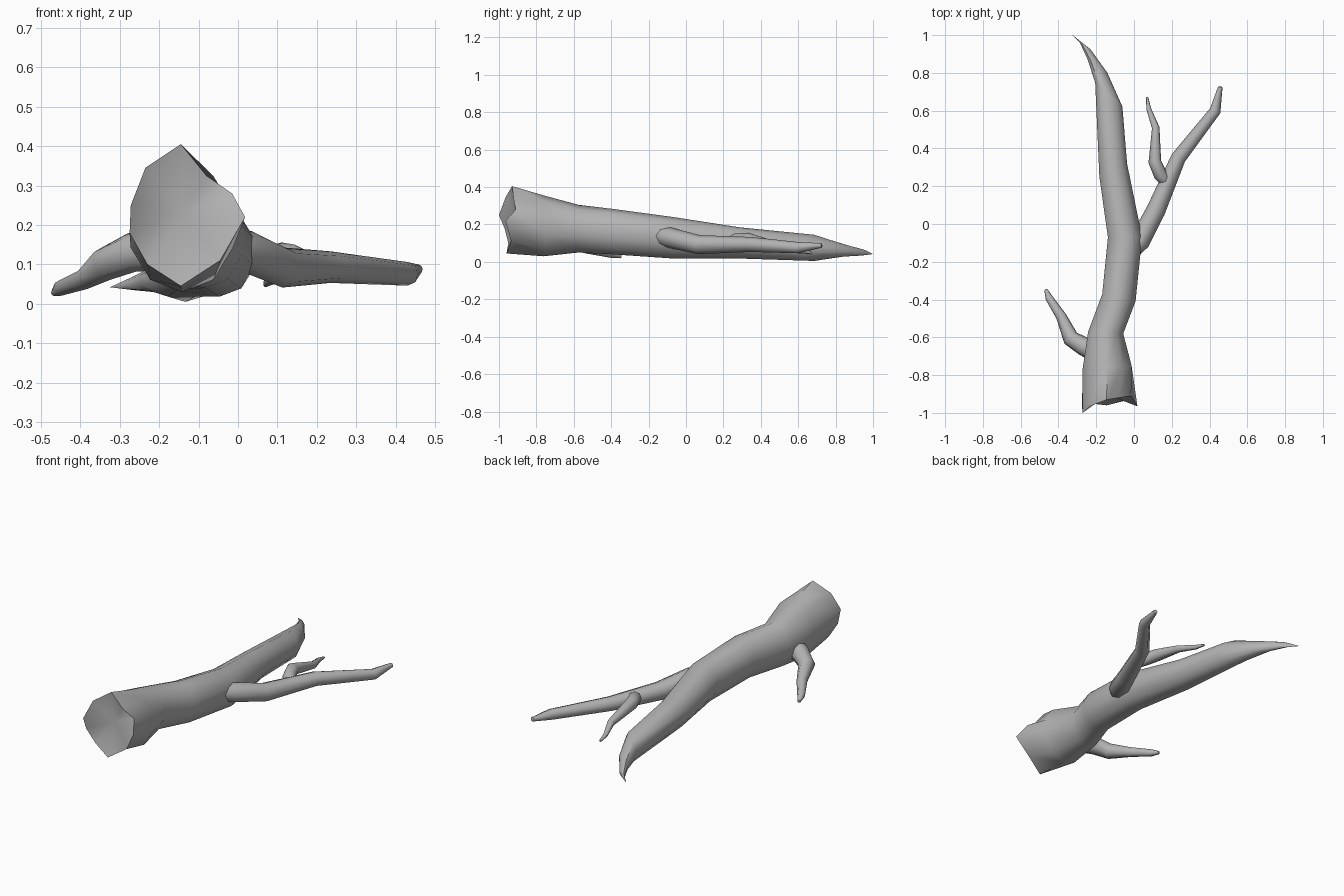
import bpy, bmesh, math
from mathutils import Vector

cube = bpy.data.objects.get("Cube")
if cube:
    bpy.data.objects.remove(cube, do_unlink=True)

bark = bpy.data.materials.new("grey_bark")
bark.use_nodes = True
grey = (0.45, 0.45, 0.45, 1)
bark.diffuse_color = grey
bark.node_tree.nodes["Principled BSDF"].inputs["Base Color"].default_value = grey


def loft(name, rings, start, tip, angle=50):
    """Skin a list of rings and close both ends with a fan to a point."""
    bm = bmesh.new()
    loops = [[bm.verts.new(p) for p in ring] for ring in rings]
    n = len(loops[0])
    for a, b in zip(loops, loops[1:]):
        for i in range(n):
            j = (i + 1) % n
            bm.faces.new((a[i], a[j], b[j], b[i]))
    for loop, point in ((loops[0], start), (loops[-1], tip)):
        centre = bm.verts.new(point)
        for i in range(n):
            bm.faces.new((loop[i], loop[(i + 1) % n], centre))
    bmesh.ops.recalc_face_normals(bm, faces=bm.faces)
    mesh = bpy.data.meshes.new(name)
    bm.to_mesh(mesh)
    bm.free()
    mesh.materials.append(bark)
    obj = bpy.data.objects.new(name, mesh)
    bpy.context.collection.objects.link(obj)
    bpy.ops.object.select_all(action="DESELECT")
    obj.select_set(True)
    bpy.context.view_layer.objects.active = obj
    bpy.ops.object.shade_smooth_by_angle(angle=math.radians(angle))


def trunk_ring(left, right, bottom, top, sides=10):
    """Oval ring between its left and right (x, y) edges and its z limits."""
    l, r = Vector(left), Vector(right)
    mid, half = (l + r) / 2, (r - l) / 2
    ring = []
    for i in range(sides):
        a = math.tau * i / sides
        p = mid + half * math.sin(a) * 1.03
        ring.append((p.x, p.y, (top + bottom) / 2 + (top - bottom) / 2 * math.cos(a)))
    return ring


def limb(name, path, sides=8):
    """Tapered tube through (x, y, z, radius) points."""
    points = [Vector(p[:3]) for p in path]
    rings = []
    for i, p in enumerate(path):
        before = points[i] - points[max(i - 1, 0)]
        after = points[min(i + 1, len(points) - 1)] - points[i]
        along = (before.normalized() + after.normalized()).normalized()
        side = along.cross(Vector((0, 0, 1))).normalized()
        up = side.cross(along)
        turns = [math.tau * k / sides for k in range(sides)]
        rings.append([points[i] + p[3] * (side * math.sin(t) + up * math.cos(t)) for t in turns])
    end = points[-1] + (points[-1] - points[-2]).normalized() * path[-1][3] * 0.4
    loft(name, rings, points[0], end)


# Trunk: jagged hollow broken end, then ovals tapering to a curved tip
broken_end = [
    (-0.145, -0.93, 0.405), (-0.08, -0.92, 0.325), (-0.015, -0.91, 0.28),
    (0.018, -0.965, 0.22), (-0.045, -0.935, 0.11), (-0.145, -0.96, 0.045),
    (-0.23, -0.95, 0.10), (-0.275, -0.97, 0.18), (-0.272, -1.0, 0.25),
    (-0.235, -0.965, 0.345),
]
trunk = [
    broken_end,
    trunk_ring((-0.275, -0.77), (-0.01, -0.75), 0.03, 0.355),
    trunk_ring((-0.245, -0.57), (-0.055, -0.58), 0.05, 0.305),
    trunk_ring((-0.17, -0.37), (0.01, -0.41), 0.04, 0.283),
    trunk_ring((-0.14, -0.07), (0.045, -0.07), 0.018, 0.24),
    trunk_ring((-0.185, 0.25), (-0.035, 0.32), 0.018, 0.185),
    trunk_ring((-0.207, 0.75), (-0.06, 0.62), 0.005, 0.145),
    trunk_ring((-0.25, 0.88), (-0.14, 0.80), 0.028, 0.095),
    trunk_ring((-0.287, 0.96), (-0.23, 0.925), 0.034, 0.068),
]
loft("trunk", trunk, (-0.14, -0.905, 0.23), (-0.325, 1.0, 0.042))

# Long side branch
limb("long_branch", [
    (-0.03, -0.16, 0.145, 0.045), (0.03, -0.09, 0.13, 0.055), (0.115, 0.07, 0.092, 0.051),
    (0.235, 0.35, 0.093, 0.04), (0.43, 0.60, 0.076, 0.03), (0.457, 0.725, 0.088, 0.012),
])

# Small twig growing from the long branch
limb("branch_twig", [
    (0.175, 0.22, 0.095, 0.03), (0.14, 0.26, 0.115, 0.036), (0.11, 0.33, 0.122, 0.034),
    (0.115, 0.51, 0.078, 0.02), (0.078, 0.61, 0.058, 0.013), (0.07, 0.67, 0.048, 0.006),
])

# Short twig near the broken end
limb("short_twig", [
    (-0.20, -0.68, 0.14, 0.055), (-0.27, -0.645, 0.13, 0.05), (-0.335, -0.605, 0.102, 0.044),
    (-0.385, -0.49, 0.065, 0.028), (-0.45, -0.39, 0.04, 0.02), (-0.466, -0.348, 0.028, 0.009),
])
